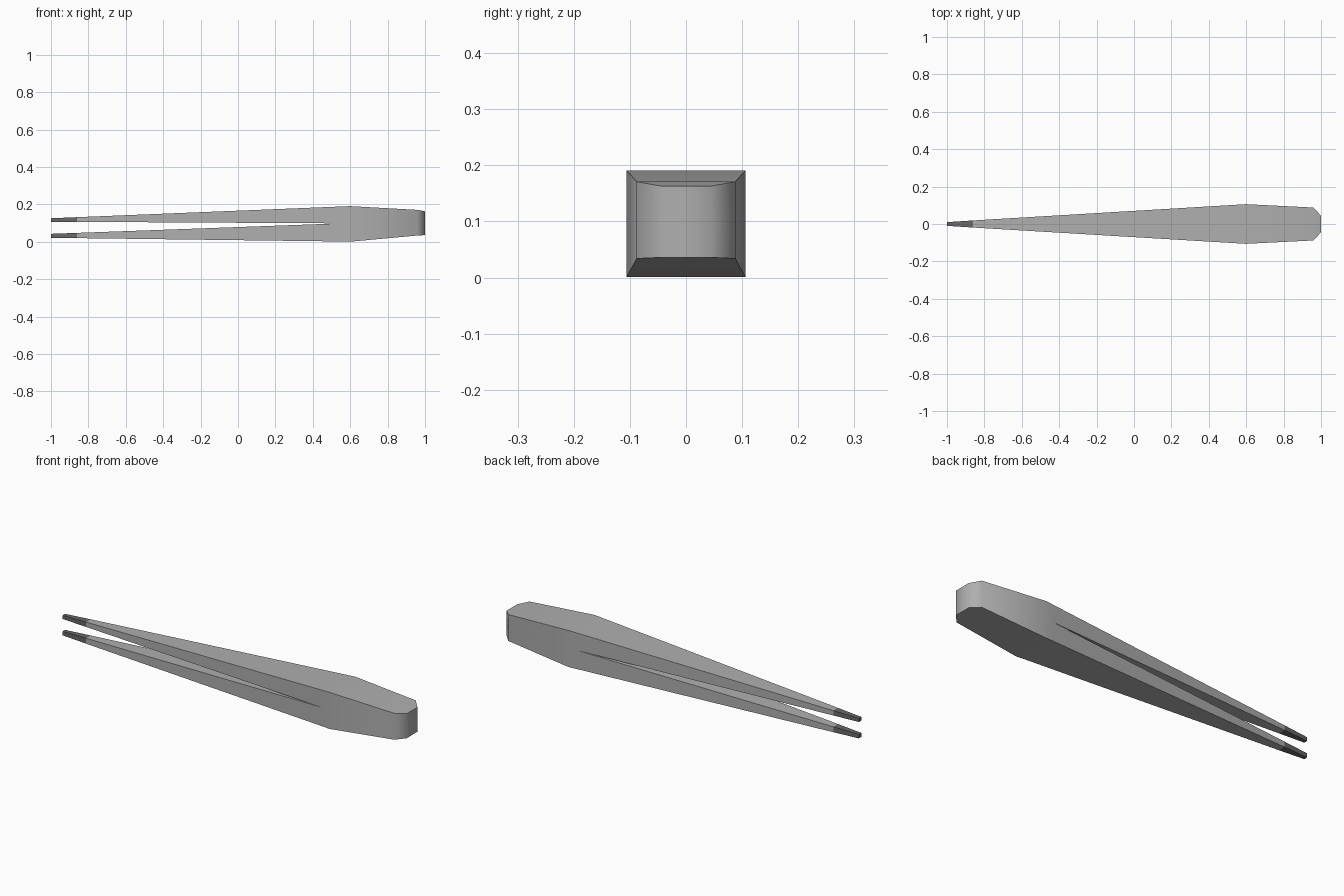
import bpy, bmesh, math

if "Cube" in bpy.data.objects:
    bpy.data.objects.remove(bpy.data.objects["Cube"])


def material(name, v):
    m = bpy.data.materials.new(name)
    m.diffuse_color = (v, v, v, 1)
    m.use_nodes = True
    m.node_tree.nodes["Principled BSDF"].inputs["Base Color"].default_value = m.diffuse_color
    return m


steel = material("grey steel", 0.43)
grip = material("dark tip", 0.14)

# stations along the tweezers: x, half width, bottom, lower inner, upper inner, top
stations = [
    (-1.00, 0.010, 0.022, 0.043, 0.107, 0.126),
    (-0.86, 0.019, 0.020, 0.048, 0.107, 0.132),
    (0.55, 0.103, 0.002, 0.099, 0.099, 0.189),
    (0.60, 0.106, 0.001, 0.099, 0.099, 0.191),
    (0.96, 0.088, 0.034, 0.099, 0.099, 0.171),
    (1.00, 0.044, 0.036, 0.099, 0.099, 0.163),
]


def build(name, sts, mat, open_start, open_end):
    """Loft a lower and an upper half; they merge where the inner faces meet."""
    bm = bmesh.new()
    for outer, inner in ((2, 3), (5, 4)):
        rings = []
        for s in sts:
            rings.append([bm.verts.new((s[0], sy * s[1], s[k]))
                          for sy, k in ((-1, outer), (1, outer), (1, inner), (-1, inner))])
        for i, (a, b) in enumerate(zip(rings, rings[1:])):
            for j in range(4):
                # no inner wall inside the solid handle
                if j == 2 and sts[i][3] == sts[i][4]:
                    continue
                k = (j + 1) % 4
                bm.faces.new((a[j], a[k], b[k], b[j]))
        if not open_start:
            bm.faces.new(rings[0])
        if not open_end:
            bm.faces.new(rings[-1])
    bmesh.ops.remove_doubles(bm, verts=bm.verts, dist=1e-5)
    bmesh.ops.recalc_face_normals(bm, faces=bm.faces)
    me = bpy.data.meshes.new(name)
    bm.to_mesh(me)
    bm.free()
    me.materials.append(mat)
    ob = bpy.data.objects.new(name, me)
    bpy.context.collection.objects.link(ob)
    bpy.ops.object.select_all(action='DESELECT')
    ob.select_set(True)
    bpy.context.view_layer.objects.active = ob
    bpy.ops.object.shade_smooth_by_angle(angle=math.radians(60))


# arms and handle in one piece, then the dark gripping tips
build("tweezer_body", stations[1:], steel, True, False)
build("gripping_tips", stations[:2], grip, False, True)
